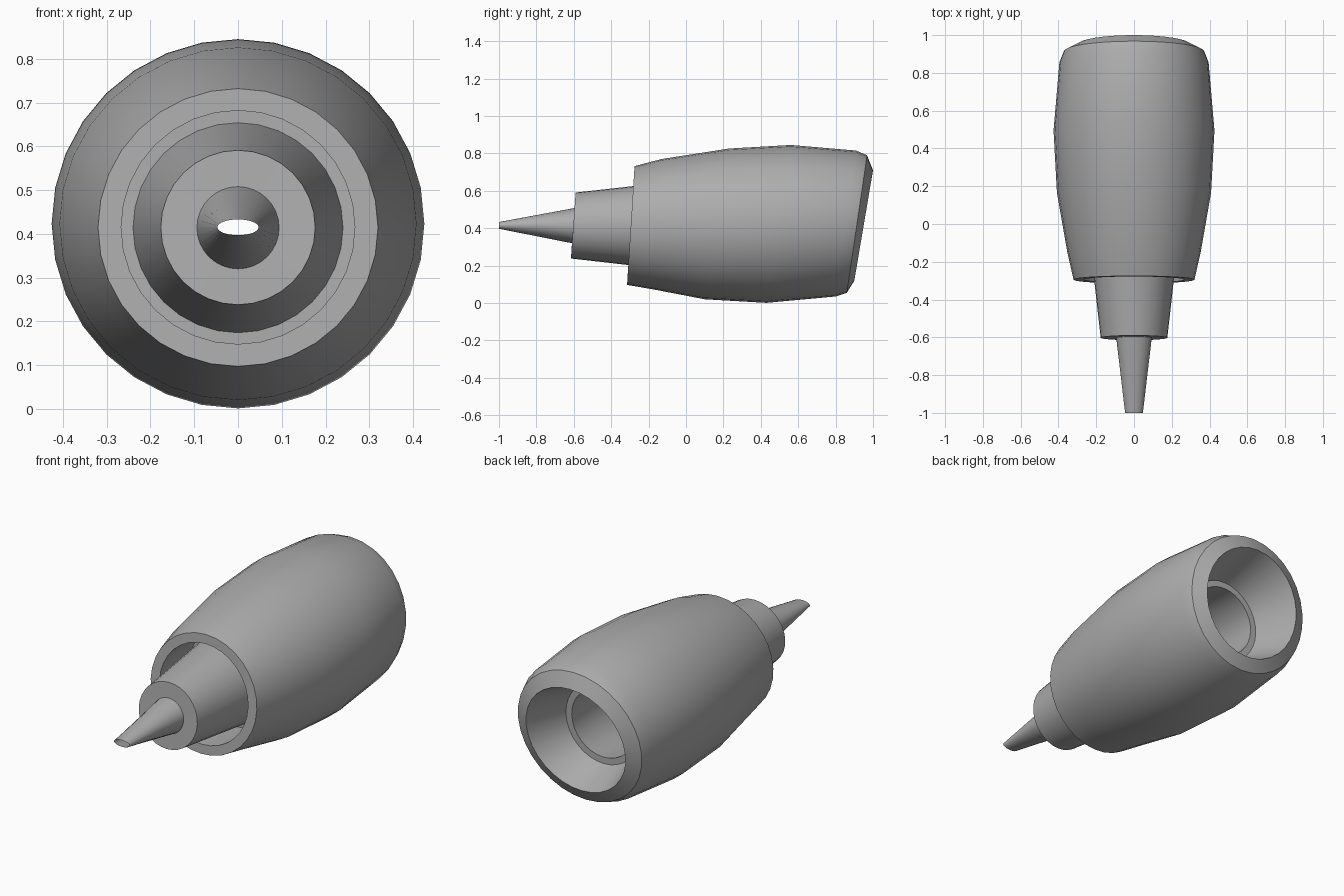
import bpy, bmesh, math

if "Cube" in bpy.data.objects:
    bpy.data.objects.remove(bpy.data.objects["Cube"])

SIDES = 32

# Dark grey metal shared by all parts
grey = bpy.data.materials.new("dark_grey")
grey.diffuse_color = (0.42, 0.42, 0.42, 1)
grey.use_nodes = True
grey.node_tree.nodes["Principled BSDF"].inputs["Base Color"].default_value = grey.diffuse_color


def loft(name, rings):
    """Skin a row of tilted rings, each (y_top, z_top, y_bottom, z_bottom[, half_width])."""
    bm = bmesh.new()
    loops = []
    for ring in rings:
        yt, zt, yb, zb = ring[:4]
        half_h = (zt - zb) / 2
        half_w = ring[4] if len(ring) > 4 else half_h
        loop = []
        for i in range(SIDES):
            a = 2 * math.pi * i / SIDES
            c = math.cos(a)
            loop.append(bm.verts.new((half_w * math.sin(a),
                                      (yt + yb) / 2 + c * (yt - yb) / 2,
                                      (zt + zb) / 2 + c * half_h)))
        loops.append(loop)
    for a, b in zip(loops, loops[1:]):
        for i in range(SIDES):
            j = (i + 1) % SIDES
            bm.faces.new((a[i], a[j], b[j], b[i]))
    bmesh.ops.recalc_face_normals(bm, faces=bm.faces)
    mesh = bpy.data.meshes.new(name)
    bm.to_mesh(mesh)
    bm.free()
    mesh.materials.append(grey)
    obj = bpy.data.objects.new(name, mesh)
    bpy.context.collection.objects.link(obj)
    bpy.ops.object.select_all(action='DESELECT')
    obj.select_set(True)
    bpy.context.view_layer.objects.active = obj
    bpy.ops.object.shade_smooth_by_angle(angle=math.radians(30))
    return obj


# Cowling: front lip recess, outside skin, rounded rear lip, tapering intake with a step
loft("cowling", [
    (-0.02, 0.654, -0.05, 0.174),
    (-0.02, 0.682, -0.05, 0.148),
    (-0.278, 0.682, -0.312, 0.148),
    (-0.275, 0.732, -0.315, 0.097, 0.32),
    (-0.13, 0.77, -0.17, 0.072, 0.353),
    (0.23, 0.826, 0.10, 0.02, 0.408),
    (0.56, 0.845, 0.43, 0.001, 0.426),
    (0.91, 0.815, 0.80, 0.035, 0.395),
    (0.968, 0.79, 0.86, 0.055, 0.372),
    (1.00, 0.71, 0.90, 0.12, 0.298),
    (0.73, 0.635, 0.71, 0.195),
    (0.73, 0.60, 0.71, 0.23),
    (-0.02, 0.654, -0.05, 0.174),
])

# Core: tapered sleeve with a flat stepped face
loft("core", [
    (-0.02, 0.654, -0.05, 0.174),
    (-0.59, 0.591, -0.615, 0.238),
    (-0.595, 0.508, -0.61, 0.32),
])

# Open nozzle, flattened at the tip
loft("nozzle", [
    (-0.595, 0.508, -0.61, 0.32),
    (-1.00, 0.433, -1.00, 0.397, 0.047),
])
